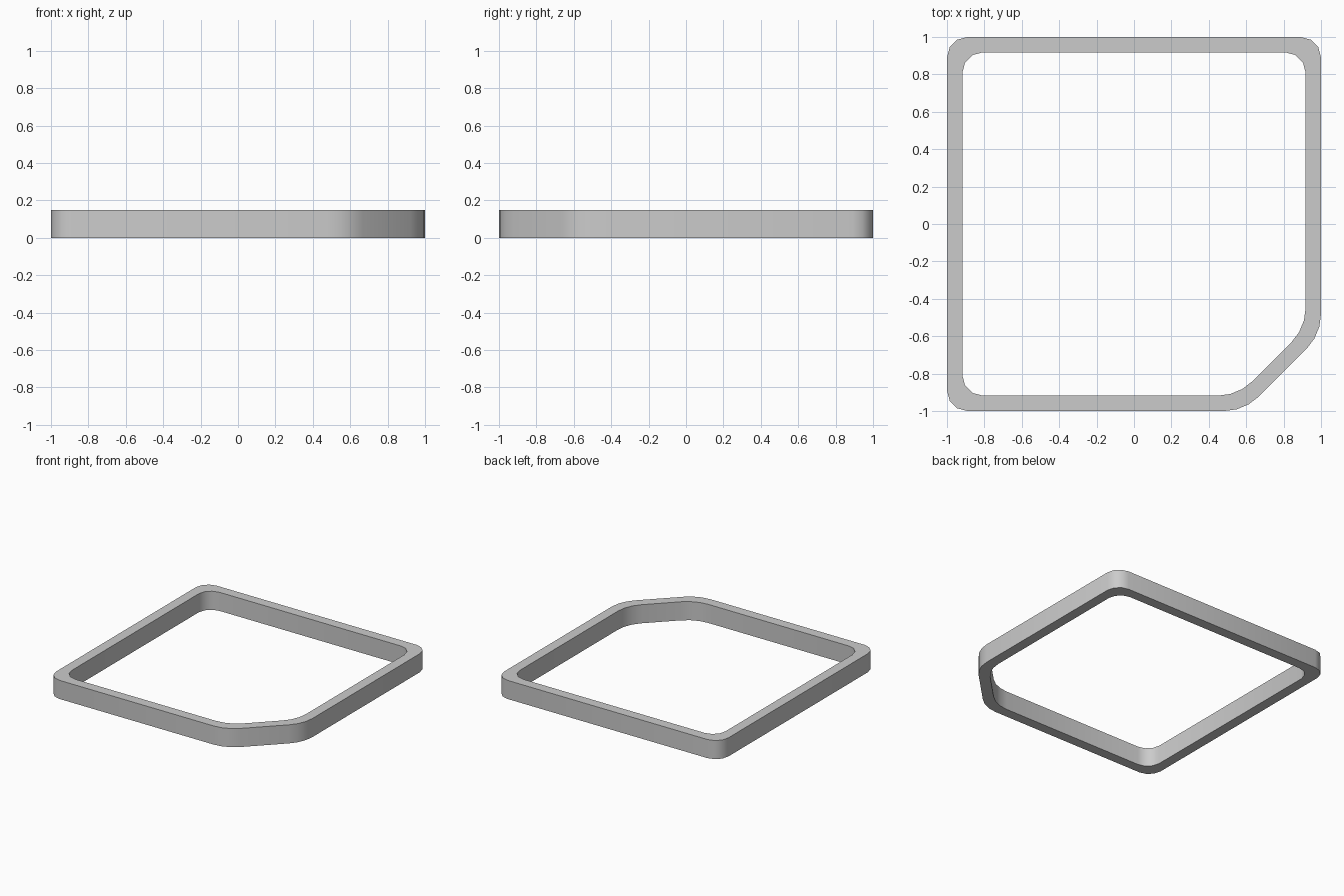
import bpy, bmesh, math
from mathutils import Vector

if "Cube" in bpy.data.objects:
    bpy.data.objects.remove(bpy.data.objects["Cube"])

HEIGHT, WALL, FILLET, SEGMENTS = 0.15, 0.082, 0.11, 3


def outline(half, cut):
    """Square with one chamfered corner (line x - y = cut), all corners filleted."""
    s = cut - half
    corners = [Vector(p) for p in ((-half, -half), (s, -half), (half, -s),
                                   (half, half), (-half, half))]
    pts = []
    for i, c in enumerate(corners):
        a = (corners[i - 1] - c).normalized()
        b = (corners[(i + 1) % len(corners)] - c).normalized()
        half_angle = a.angle(b) / 2
        radius = FILLET * math.tan(half_angle)
        centre = c + (a + b).normalized() * (FILLET / math.cos(half_angle))
        start = c + a * FILLET - centre
        sweep = math.pi - 2 * half_angle
        for k in range(SEGMENTS + 1):
            t = sweep * k / SEGMENTS
            pts.append(centre + Vector((start.x * math.cos(t) - start.y * math.sin(t),
                                        start.x * math.sin(t) + start.y * math.cos(t))))
    return pts


# Rim: outer and inner outlines joined into a solid ring
bm = bmesh.new()
outer = outline(1.0, 1.59)
inner = outline(1.0 - WALL, 1.59 - WALL * math.sqrt(2))
loops = [[bm.verts.new((p.x, p.y, z)) for p in pts]
         for pts, z in ((outer, 0), (outer, HEIGHT), (inner, HEIGHT), (inner, 0))]
n = len(outer)
for j in range(4):
    lo, hi = loops[j], loops[(j + 1) % 4]
    for i in range(n):
        k = (i + 1) % n
        bm.faces.new((lo[i], lo[k], hi[k], hi[i]))
bmesh.ops.recalc_face_normals(bm, faces=bm.faces)
mesh = bpy.data.meshes.new("chamfered_rim")
bm.to_mesh(mesh)
bm.free()
rim = bpy.data.objects.new("chamfered_rim", mesh)
bpy.context.collection.objects.link(rim)

# Smooth corners, crisp top and bottom edges
bpy.context.view_layer.objects.active = rim
rim.select_set(True)
bpy.ops.object.shade_smooth_by_angle(angle=math.radians(40))
